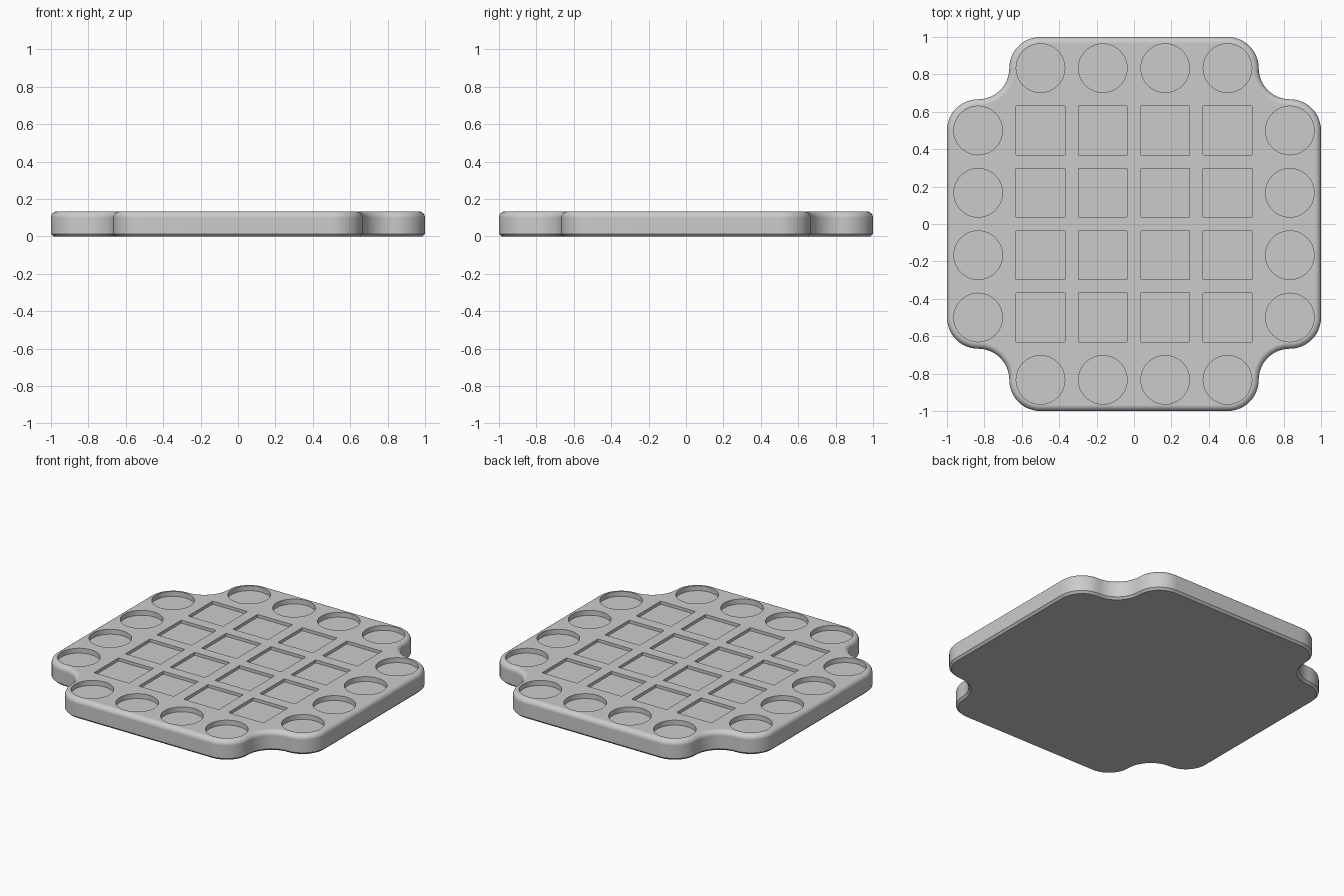
import bpy, bmesh
from math import cos, sin, pi, radians
from mathutils import Matrix

cube = bpy.data.objects.get("Cube")
if cube:
    bpy.data.objects.remove(cube, do_unlink=True)

HEIGHT = 0.134
R = 1 / 6           # radius of the corner lobes and notches
PITCH = 1 / 3       # spacing of the pockets
SEGS = 12
FILLET = 0.033
CHAMFER = 0.014

grey = bpy.data.materials.new("plain grey")
grey.use_nodes = True
grey.diffuse_color = (0.6, 0.6, 0.6, 1)
grey.node_tree.nodes["Principled BSDF"].inputs["Base Color"].default_value = (0.6, 0.6, 0.6, 1)


def arc(cx, cy, r, a0, a1):
    return [(cx + r * cos(a0 + (a1 - a0) * i / SEGS),
             cy + r * sin(a0 + (a1 - a0) * i / SEGS)) for i in range(SEGS + 1)]


def outline(inset):
    """Notched-corner outline, counter-clockwise, moved inwards by inset."""
    corner = arc(5 * R, 3 * R, R - inset, 0, pi / 2)
    corner += arc(5 * R, 5 * R, R + inset, 1.5 * pi, pi)[1:]
    corner += arc(3 * R, 5 * R, R - inset, 0, pi / 2)[1:]
    points = []
    for k in range(4):
        c, s = round(cos(k * pi / 2)), round(sin(k * pi / 2))
        points += [(c * x - s * y, s * x + c * y) for x, y in corner]
    return points


def new_object(name, bm):
    bmesh.ops.recalc_face_normals(bm, faces=bm.faces)
    mesh = bpy.data.meshes.new(name)
    bm.to_mesh(mesh)
    bm.free()
    mesh.materials.append(grey)
    obj = bpy.data.objects.new(name, mesh)
    bpy.context.collection.objects.link(obj)
    return obj


# Board: chamfered underneath, rounded along the top edge
profile = [(CHAMFER, 0), (0, CHAMFER)]
for i in range(7):
    a = i * pi / 12
    profile.append((FILLET * (1 - cos(a)), HEIGHT - FILLET * (1 - sin(a))))
bm = bmesh.new()
rings = [[bm.verts.new((x, y, z)) for x, y in outline(d)] for d, z in profile]
for low, high in zip(rings, rings[1:]):
    for i in range(len(low)):
        bm.faces.new((low[i - 1], low[i], high[i], high[i - 1]))
bm.faces.new(rings[0][::-1])
bm.faces.new(rings[-1])
board = new_object("game_board", bm)

# Pockets: square ones in the middle, deeper round ones along the sides
SIZE = 0.26
bm = bmesh.new()
steps = [(i - 1.5) * PITCH for i in range(4)]
for x in steps:
    for y in steps:
        place = Matrix.Translation((x, y, HEIGHT)) @ Matrix.Diagonal((SIZE, SIZE, 0.04, 1))
        bmesh.ops.create_cube(bm, size=1, matrix=place)
    for side in (-5 * R, 5 * R):
        for px, py in ((x, side), (side, x)):
            bmesh.ops.create_cone(bm, cap_ends=True, segments=48, radius1=SIZE / 2,
                                  radius2=SIZE / 2, depth=0.066,
                                  matrix=Matrix.Translation((px, py, HEIGHT)))
cutter = new_object("pocket_cutter", bm)
cutter.hide_render = True

cut = board.modifiers.new("pockets", "BOOLEAN")
cut.operation = "DIFFERENCE"
cut.solver = "EXACT"
cut.object = cutter
bpy.ops.object.select_all(action="DESELECT")
board.select_set(True)
bpy.context.view_layer.objects.active = board
bpy.ops.object.modifier_apply(modifier=cut.name)
bpy.data.objects.remove(cutter, do_unlink=True)

# Smooth rounded sides, crisp pocket rims, flat top
bpy.ops.object.shade_smooth_by_angle(angle=radians(30))
weighted = board.modifiers.new("flat_top_normals", "WEIGHTED_NORMAL")
weighted.keep_sharp = True
